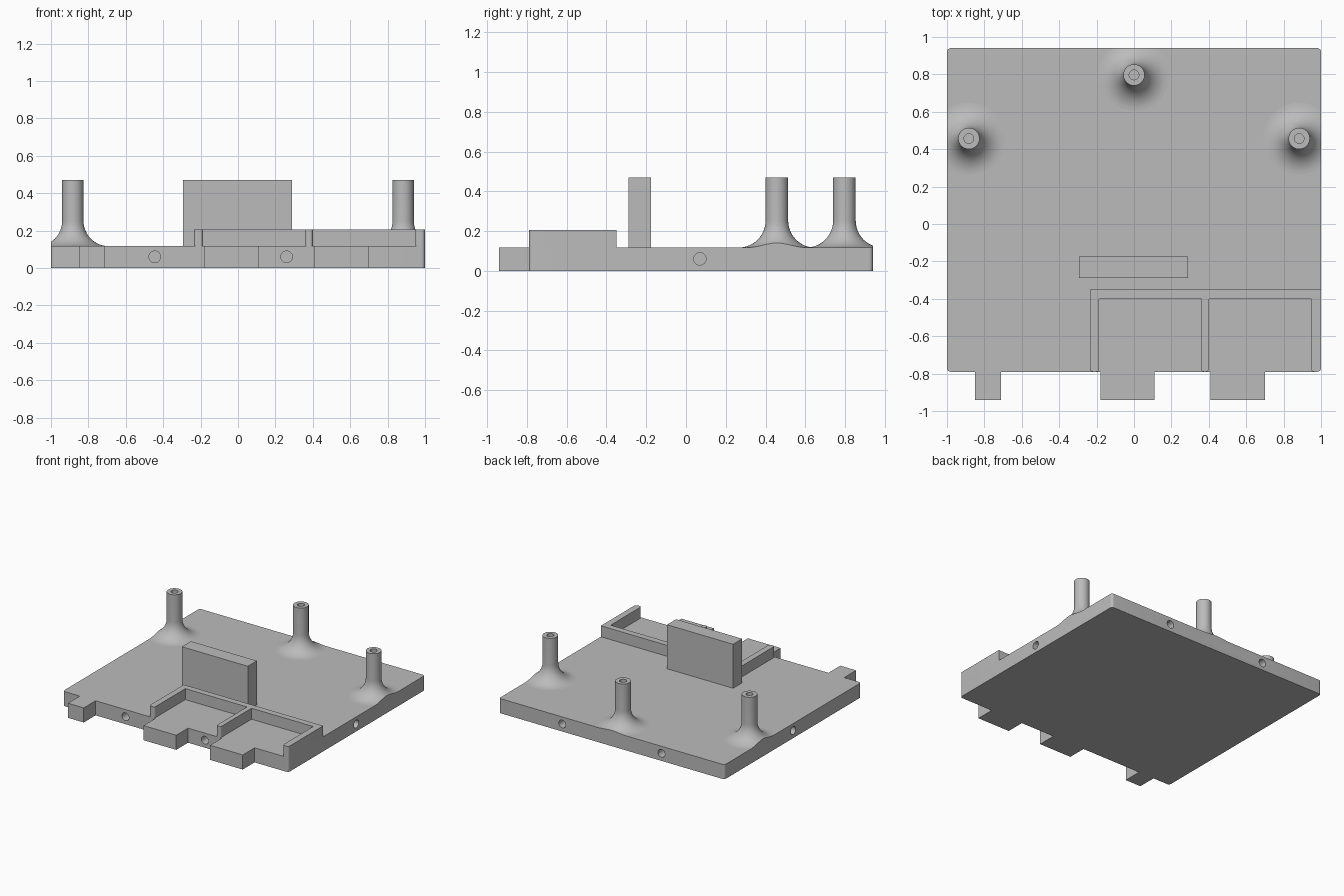
import bpy, bmesh, math
from mathutils import Vector

if "Cube" in bpy.data.objects:
    bpy.data.objects.remove(bpy.data.objects["Cube"])

grey = bpy.data.materials.new("plain grey")
grey.diffuse_color = (0.5, 0.5, 0.5, 1)
grey.use_nodes = True
grey.node_tree.nodes["Principled BSDF"].inputs["Base Color"].default_value = grey.diffuse_color


def make_object(name, bm):
    bmesh.ops.recalc_face_normals(bm, faces=bm.faces)
    mesh = bpy.data.meshes.new(name)
    bm.to_mesh(mesh)
    bm.free()
    mesh.materials.append(grey)
    ob = bpy.data.objects.new(name, mesh)
    bpy.context.collection.objects.link(ob)
    return ob


def smooth(ob):
    bpy.ops.object.select_all(action='DESELECT')
    ob.select_set(True)
    bpy.context.view_layer.objects.active = ob
    bpy.ops.object.shade_smooth_by_angle(angle=math.radians(30))


def prism(name, corners, z0, z1):
    """Extrude an outline of (x, y, corner radius); a zero radius stays sharp."""
    pts = []
    for i, (x, y, r) in enumerate(corners):
        p = Vector((x, y))
        if r == 0:
            pts.append(p)
            continue
        a = (Vector(corners[i - 1][:2]) - p).normalized()
        b = (Vector(corners[(i + 1) % len(corners)][:2]) - p).normalized()
        for k in range(7):
            t = k / 6 * math.pi / 2
            pts.append(p + a * r * (1 - math.sin(t)) + b * r * (1 - math.cos(t)))
    bm = bmesh.new()
    face = bm.faces.new([bm.verts.new((q.x, q.y, z0)) for q in pts])
    up = bmesh.ops.extrude_face_region(bm, geom=[face])["geom"]
    bmesh.ops.translate(bm, vec=(0, 0, z1 - z0),
                        verts=[v for v in up if isinstance(v, bmesh.types.BMVert)])
    return make_object(name, bm)


def box(name, x0, x1, y0, y1, z0, z1):
    return prism(name, [(x0, y0, 0), (x1, y0, 0), (x1, y1, 0), (x0, y1, 0)], z0, z1)


def lathe(name, profile, x, y, steps=48):
    bm = bmesh.new()
    vs = [bm.verts.new((r, 0, z)) for r, z in profile]
    es = [bm.edges.new(pair) for pair in zip(vs, vs[1:])]
    bmesh.ops.spin(bm, geom=vs + es, cent=(0, 0, 0), axis=(0, 0, 1),
                   angle=2 * math.pi, steps=steps)
    bmesh.ops.remove_doubles(bm, verts=bm.verts, dist=1e-5)
    bmesh.ops.translate(bm, verts=bm.verts, vec=(x, y, 0))
    return make_object(name, bm)


def boolean(ob, cutter, operation):
    mod = ob.modifiers.new("cut", 'BOOLEAN')
    mod.object, mod.operation, mod.solver = cutter, operation, 'EXACT'
    bpy.context.view_layer.objects.active = ob
    bpy.ops.object.modifier_apply(modifier=mod.name)
    bpy.data.objects.remove(cutter)


T, FRONT, BACK, R = 0.117, -0.79, 0.94, 0.02

# Base plate with three front tabs
outline = [(-1, FRONT, R)]
for x0, x1 in [(-0.85, -0.71), (-0.18, 0.11), (0.41, 0.70)]:
    outline += [(x0, FRONT, 0), (x0, -0.94, 0), (x1, -0.94, 0), (x1, FRONT, 0)]
outline += [(1, FRONT, R), (1, BACK, R), (-1, BACK, R)]
plate = prism("base_plate", outline, 0, T)

# Round blind holes in the plate edges
D, HOLE_R = 0.1, 0.031
holes = [(-0.445, FRONT, 'Y'), (0.26, FRONT, 'Y'), (-0.44, BACK, 'Y'),
         (0.44, BACK, 'Y'), (-1, 0.07, 'X'), (1, 0.07, 'X')]
for x, y, axis in holes:
    rot = (math.pi / 2, 0, 0) if axis == 'Y' else (0, math.pi / 2, 0)
    bpy.ops.mesh.primitive_cylinder_add(vertices=32, radius=HOLE_R, depth=2 * D,
                                        location=(x, y, 0.06), rotation=rot)
    boolean(plate, bpy.context.object, 'DIFFERENCE')
smooth(plate)

# Low wall around two pockets that open to the front
r = 0.015
wall = prism("pocket_wall", [
    (-0.235, FRONT, r), (-0.187, FRONT, r), (-0.187, -0.40, 0), (0.36, -0.40, 0),
    (0.36, FRONT, r), (0.40, FRONT, r), (0.40, -0.40, 0), (0.948, -0.40, 0),
    (0.948, FRONT, r), (1, FRONT, R), (1, -0.35, 0), (-0.235, -0.35, 0)], T, 0.205)
smooth(wall)

# Upright slab
box("upright_slab", -0.295, 0.29, -0.29, -0.175, T, 0.47)

# Hollow posts with flared feet, trimmed to the plate edges
POST_R, FLARE, BORE, TOP = 0.057, 0.135, 0.026, 0.47
profile = [(0, 0.06), (POST_R + FLARE, 0.06)]
for k in range(13):
    t = k / 12 * math.pi / 2
    profile.append((POST_R + FLARE * (1 - math.sin(t)), T + FLARE * (1 - math.cos(t))))
profile += [(POST_R, TOP), (BORE, TOP), (BORE, 0.25), (0, 0.25)]
for name, x, y in [("left_post", -0.883, 0.457), ("back_post", 0, 0.797),
                   ("right_post", 0.883, 0.457)]:
    post = lathe(name, profile, x, y)
    boolean(post, box("trim", -1, 1, -0.9, BACK, 0.06, 1), 'INTERSECT')
    smooth(post)
